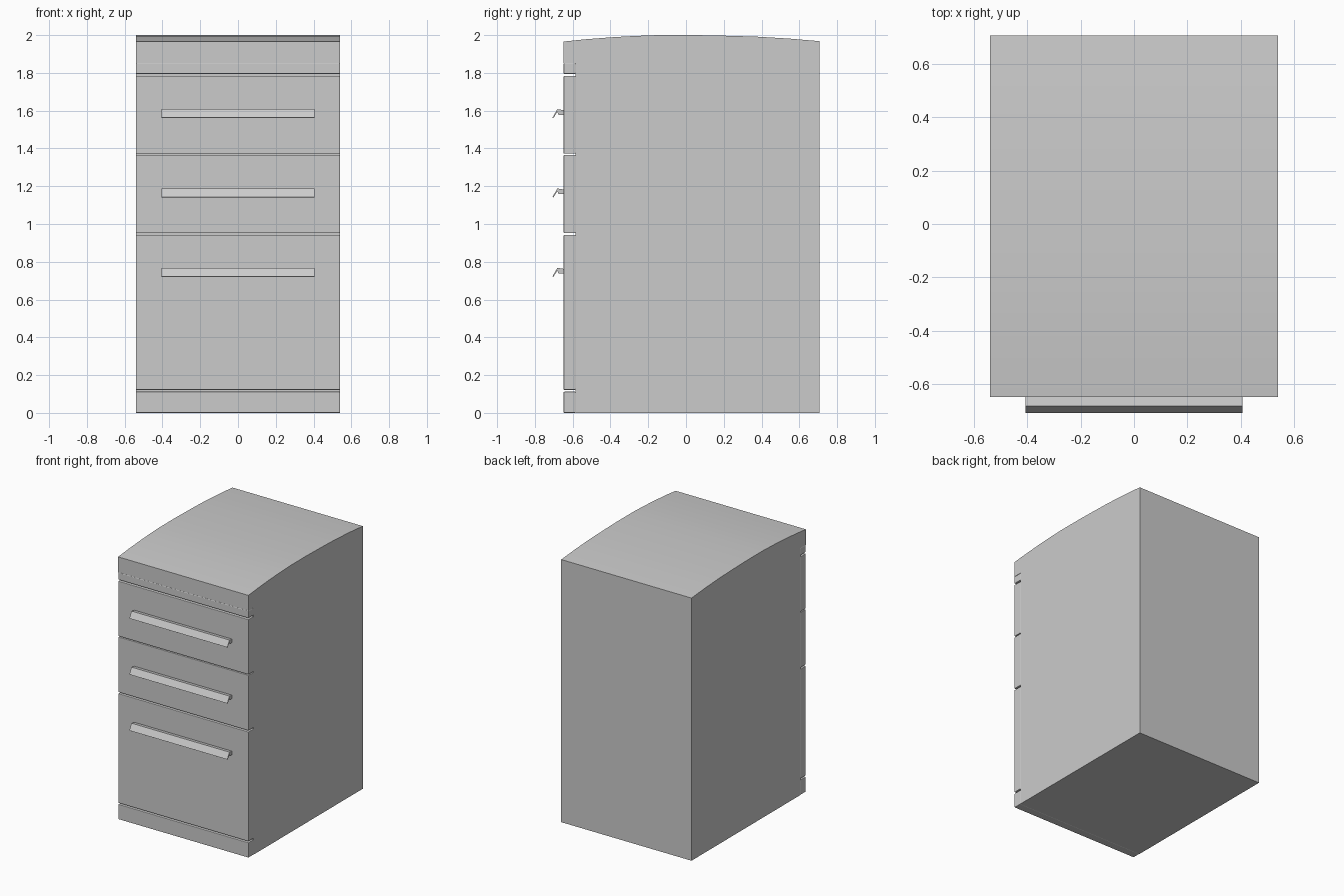
import bpy, bmesh

if "Cube" in bpy.data.objects:
    bpy.data.objects.remove(bpy.data.objects["Cube"])

HALF_W = 0.54


def extrude_profile(name, pts, half_w, bevel=0.0, smooth=False):
    """Closed (y, z) profile swept along x, optionally bevelled."""
    bm = bmesh.new()
    face = bm.faces.new([bm.verts.new((-half_w, y, z)) for y, z in pts])
    new = bmesh.ops.extrude_face_region(bm, geom=[face])["geom"]
    verts = [g for g in new if isinstance(g, bmesh.types.BMVert)]
    bmesh.ops.translate(bm, verts=verts, vec=(2 * half_w, 0, 0))
    bmesh.ops.recalc_face_normals(bm, faces=bm.faces)
    me = bpy.data.meshes.new(name)
    bm.to_mesh(me)
    bm.free()
    ob = bpy.data.objects.new(name, me)
    bpy.context.collection.objects.link(ob)
    if bevel:
        mod = ob.modifiers.new("soft_edges", "BEVEL")
        mod.width = bevel
        mod.segments = 2
    if smooth:
        bpy.ops.object.select_all(action="DESELECT")
        ob.select_set(True)
        bpy.context.view_layer.objects.active = ob
        bpy.ops.object.shade_smooth_by_angle(angle=0.6)
    return ob


def block(name, y0, y1, z0, z1, bevel=0.0):
    pts = [(y0, z0), (y1, z0), (y1, z1), (y0, z1)]
    return extrude_profile(name, pts, HALF_W, bevel)


# Cabinet carcass
block("cabinet_body", -0.585, 0.706, 0.0, 1.85)

# Gently arched top slab
arch = [(0.706, 1.968), (0.54, 1.982), (0.37, 1.992), (0.2, 1.997),
        (0.05, 2.0), (-0.15, 2.0), (-0.28, 1.995), (-0.4, 1.988),
        (-0.53, 1.978), (-0.648, 1.966)]
extrude_profile("arched_top", [(-0.648, 1.85), (0.706, 1.85)] + arch,
                HALF_W, smooth=True)

# Front panels, separated by thin open gaps
for name, z0, z1 in [("plinth", 0.0, 0.112),
                     ("bottom_drawer_front", 0.122, 0.942),
                     ("middle_drawer_front", 0.952, 1.366),
                     ("upper_drawer_front", 1.372, 1.784),
                     ("top_rail", 1.795, 1.85)]:
    block(name, -0.648, -0.585, z0, z1, bevel=0.004)

# Pull handles: short stem with a thin lip sloping down and forward
handle = [(-0.645, -0.03), (-0.645, -0.006), (-0.681, 0.0), (-0.707, -0.045),
          (-0.702, -0.048), (-0.681, -0.014), (-0.675, -0.03)]
for name, z in [("bottom_handle", 0.768), ("middle_handle", 1.188),
                ("upper_handle", 1.608)]:
    extrude_profile(name, [(y, z + dz) for y, dz in handle], 0.406)
